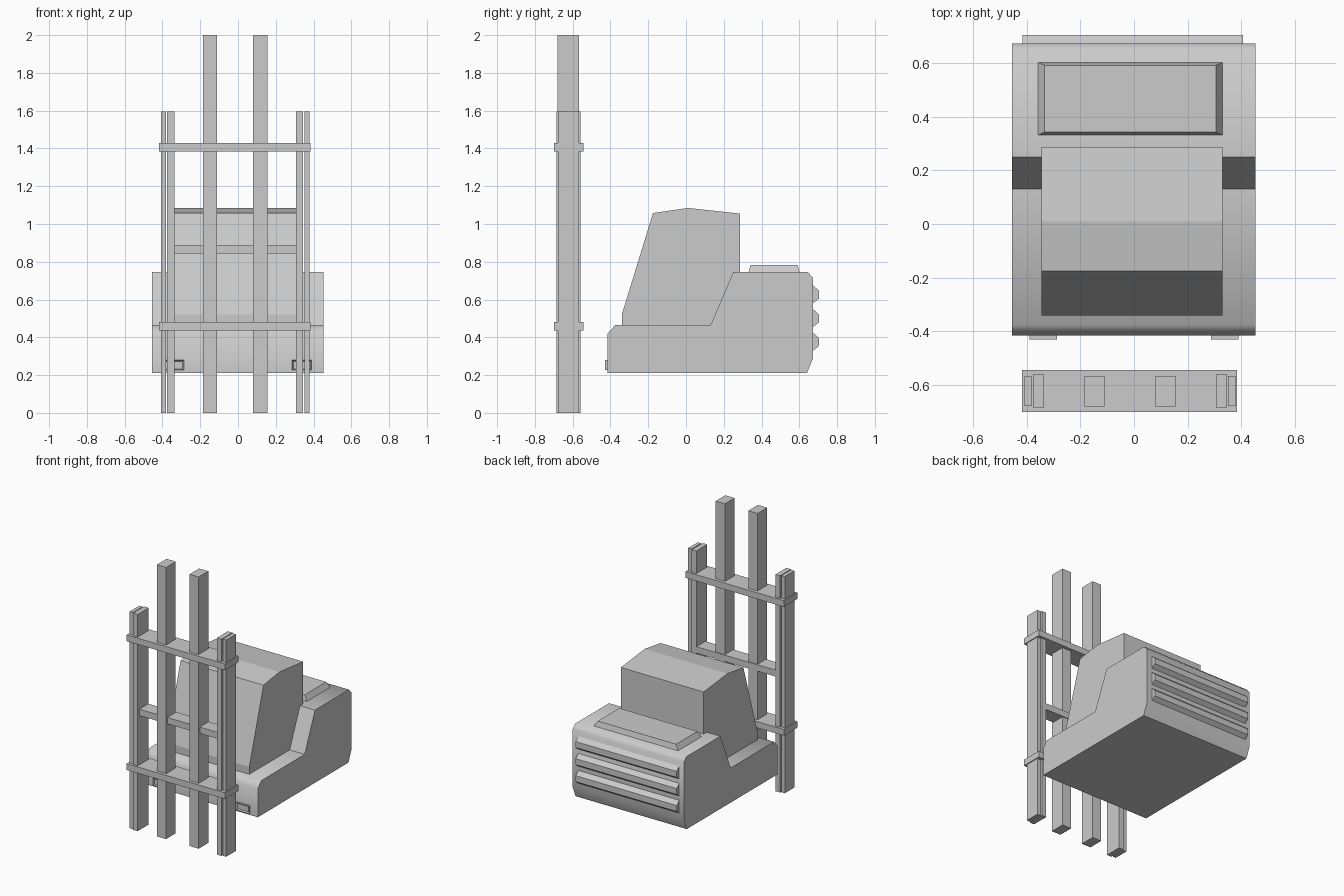
import bpy, bmesh, math

if "Cube" in bpy.data.objects:
    bpy.data.objects.remove(bpy.data.objects["Cube"])

CX = -0.015  # the mast, cab and trim sit slightly left of the body


def make_object(name, bm, smooth=False):
    bmesh.ops.recalc_face_normals(bm, faces=bm.faces)
    mesh = bpy.data.meshes.new(name)
    bm.to_mesh(mesh)
    bm.free()
    obj = bpy.data.objects.new(name, mesh)
    bpy.context.collection.objects.link(obj)
    if smooth:
        bpy.ops.object.select_all(action='DESELECT')
        obj.select_set(True)
        bpy.context.view_layer.objects.active = obj
        bpy.ops.object.shade_smooth_by_angle(angle=math.radians(55))
    return obj


def extrude_profile(name, points, x0, x1, smooth=False):
    """Extrude a (y, z) side profile from x0 to x1."""
    bm = bmesh.new()
    face = bm.faces.new([bm.verts.new((x0, y, z)) for y, z in points])
    out = bmesh.ops.extrude_face_region(bm, geom=[face])
    verts = [v for v in out['geom'] if isinstance(v, bmesh.types.BMVert)]
    bmesh.ops.translate(bm, verts=verts, vec=(x1 - x0, 0, 0))
    return make_object(name, bm, smooth)


def box(name, xs, ys, zs):
    return extrude_profile(name, [(ys[0], zs[0]), (ys[1], zs[0]),
                                  (ys[1], zs[1]), (ys[0], zs[1])], *xs)


# Chassis: low front deck, raised rear engine housing
extrude_profile("chassis", [(-0.415, 0.21), (-0.415, 0.42), (-0.375, 0.465),
                            (0.13, 0.465), (0.25, 0.745), (0.645, 0.745),
                            (0.673, 0.715), (0.673, 0.29), (0.64, 0.21)],
                -0.455, 0.452, True)

# Cab with sloping windscreen and slightly ridged roof
extrude_profile("cab", [(-0.34, 0.46), (-0.34, 0.52), (-0.175, 1.058),
                        (0.01, 1.085), (0.287, 1.055), (0.287, 0.46)],
                -0.345, 0.33)

# Engine cover: tapered raised panel
cover = box("engine_cover", (-0.36, 0.332), (0.33, 0.603), (0.74, 0.783))
for v in cover.data.vertices:
    if v.co.z > 0.76:
        v.co.x += 0.027 if v.co.x < CX else -0.027
        v.co.y += 0.012 if v.co.y < 0.45 else -0.012

# Rear grille slats
for i, z in enumerate((0.628, 0.502, 0.377)):
    extrude_profile(f"rear_slat_{i + 1}",
                    [(0.665, z - 0.047), (0.673, z - 0.047), (0.703, z - 0.024),
                     (0.703, z + 0.02), (0.673, z + 0.047), (0.665, z + 0.047)],
                    -0.416, 0.406)

# Headlights with a recessed lens
for side, x in (("left", -0.338), ("right", 0.338)):
    light = box(f"headlight_{side}", (x - 0.052, x + 0.052),
                (-0.43, -0.41), (0.226, 0.28))
    bm = bmesh.new()
    bm.from_mesh(light.data)
    front = min(bm.faces, key=lambda f: f.calc_center_median().y)
    bmesh.ops.inset_region(bm, faces=[front], thickness=0.01)
    bmesh.ops.translate(bm, verts=front.verts, vec=(0, 0.008, 0))
    bm.to_mesh(light.data)
    bm.free()

# Mast: paired outer rails and tall inner posts
for side, s in (("left", -1), ("right", 1)):
    for name, a, b, ys, top in (
            ("mast_outer_strip", 0.366, 0.393, (-0.677, -0.566), 1.595),
            ("mast_rail", 0.322, 0.360, (-0.685, -0.558), 1.595),
            ("mast_inner_post", 0.095, 0.170, (-0.679, -0.567), 2.0)):
        box(f"{name}_{side}", sorted((CX + s * a, CX + s * b)), ys, (0, top))

# Mast crossbars
for name, z in (("lower", 0.458), ("upper", 1.406)):
    box(f"mast_crossbar_{name}", (-0.417, 0.384), (-0.70, -0.543),
        (z - 0.023, z + 0.023))
box("mast_crossbar_middle", (-0.345, 0.31), (-0.665, -0.56), (0.843, 0.89))
